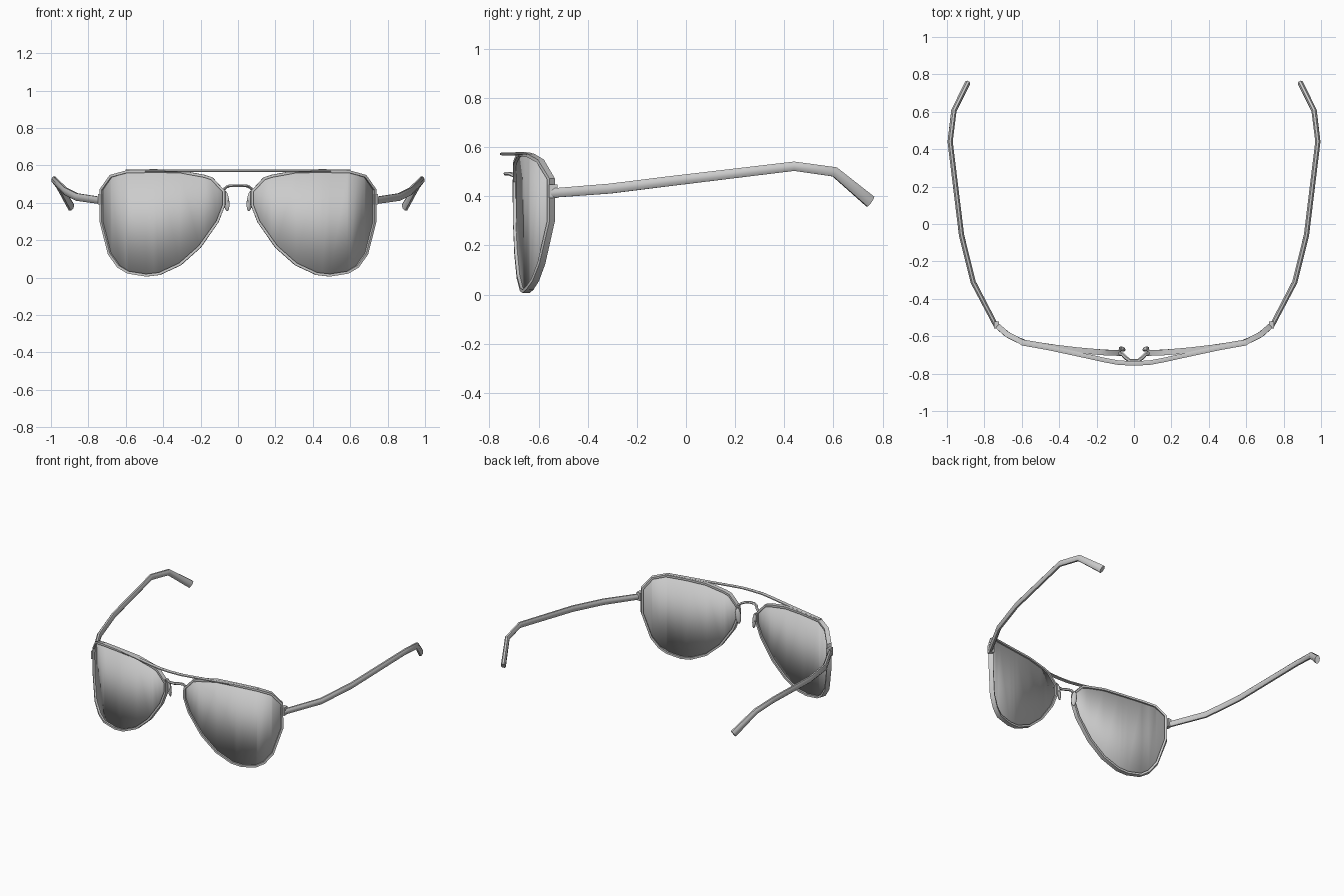
import bpy, bmesh, math
from mathutils import Vector

if "Cube" in bpy.data.objects:
    bpy.data.objects.remove(bpy.data.objects["Cube"])


def finish(name, bm, mirror=True, angle=40):
    bmesh.ops.recalc_face_normals(bm, faces=bm.faces[:])
    me = bpy.data.meshes.new(name)
    bm.to_mesh(me)
    bm.free()
    ob = bpy.data.objects.new(name, me)
    bpy.context.collection.objects.link(ob)
    if mirror:
        m = ob.modifiers.new("mirror", "MIRROR")
        m.use_clip = False
        m.merge_threshold = 0.0001
    bpy.ops.object.select_all(action='DESELECT')
    ob.select_set(True)
    bpy.context.view_layer.objects.active = ob
    bpy.ops.object.shade_smooth_by_angle(angle=math.radians(angle))
    return ob


def interp(table, x):
    for (x0, y0), (x1, y1) in zip(table, table[1:]):
        if x <= x1 or (x1, y1) == table[-1]:
            return y0 + (y1 - y0) * (x - x0) / (x1 - x0)


def sweep(name, path, ref, half, sides=8, closed=False, mirror=True):
    """Tube along path; half(i) = half size (across, along ref); ref(p) = reference direction."""
    pts = [Vector(p) for p in path]
    n = len(pts)
    bm = bmesh.new()
    rings = []
    for i, p in enumerate(pts):
        a = pts[i - 1] if closed or i > 0 else p
        b = pts[(i + 1) % n] if closed or i < n - 1 else p
        t = ((b - p).normalized() + (p - a).normalized()).normalized()
        side = t.cross(ref(p)).normalized()
        up = side.cross(t).normalized()
        w, h = half(i)
        ring = []
        for k in range(sides):
            ang = 2 * math.pi * (k + 0.5) / sides
            s = 1 / math.cos(math.pi / sides)
            ring.append(bm.verts.new(p + side * w * s * math.cos(ang) + up * h * s * math.sin(ang)))
        rings.append(ring)
    for i in range(n if closed else n - 1):
        r0, r1 = rings[i], rings[(i + 1) % n]
        for k in range(sides):
            j = (k + 1) % sides
            bm.faces.new((r0[k], r0[j], r1[j], r1[k]))
    if not closed:
        bm.faces.new(rings[0])
        bm.faces.new(rings[-1])
    return finish(name, bm, mirror)


# Wrap of the front (y as a function of x) and lens outline
WRAP = [(.07, -.69), (.15, -.688), (.3, -.675), (.45, -.657), (.6, -.632),
        (.68, -.59), (.735, -.54), (.76, -.515)]
TOP = [(.075, .46), (.14, .53), (.18, .543), (.31, .567), (.45, .569), (.595, .566), (.675, .543), (.725, .47)]
BOTTOM = [(.075, .39), (.11, .30), (.205, .165), (.31, .072), (.42, .021), (.49, .013),
          (.585, .028), (.635, .06), (.682, .128), (.725, .30)]


def wrap(x):
    return interp(WRAP, x)


def wrap_normal(p):
    return Vector((-(wrap(p.x + .02) - wrap(p.x - .02)) / .04, 1, 0)).normalized()


# Lenses: vertical strips bent along the wrap
bm = bmesh.new()
cols = []
for x in sorted({q[0] for q in TOP + BOTTOM}):
    cols.append([bm.verts.new((x, wrap(x), interp(c, x))) for c in (BOTTOM, TOP)])
for a, b in zip(cols, cols[1:]):
    bm.faces.new((a[0], b[0], b[1], a[1]))
lens = finish("lens", bm)
sol = lens.modifiers.new("thickness", "SOLIDIFY")
sol.thickness = .006
sol.offset = 0

# Rims around the lenses
outline = TOP + BOTTOM[::-1]
sweep("rim", [(x, wrap(x), z) for x, z in outline], wrap_normal,
      lambda i: (.007, .015), sides=4, closed=True)

# Brow bar
half_bar = [(.08, -.742, .572), (.16, -.727, .572), (.31, -.694, .572), (.46, -.662, .573), (.6, -.637, .571)]
bar = [(-x, y, z) for x, y, z in half_bar[::-1]] + [(0, -.745, .572)] + half_bar
sweep("brow_bar", bar, lambda p: Vector((0, 0, 1)), lambda i: (.012, .006), sides=6, mirror=False)

# Nose bridge
half_br = [(.02, -.733, .492), (.045, -.715, .491), (.062, -.697, .484), (.085, -.69, .465)]
bridge = [(-x, y, z) for x, y, z in half_br[::-1]] + half_br
sweep("nose_bridge", bridge, lambda p: Vector((0, 1, 0)), lambda i: (.007, .009), sides=6, mirror=False)

# Nose pads and their wire arms
bm = bmesh.new()
bmesh.ops.create_uvsphere(bm, u_segments=10, v_segments=8, radius=1)
for v in bm.verts:
    v.co = Vector((.063 + .017 * v.co.x + .006 * v.co.z, -.668 + .013 * v.co.y + .3 * .017 * v.co.x,
                   .41 + .055 * v.co.z))
finish("nose_pad", bm)
sweep("pad_arm", [(.082, -.685, .46), (.072, -.665, .462), (.066, -.663, .43)],
      lambda p: Vector((1, 0, 0)), lambda i: (.005, .005), sides=6)

# Hinge blocks
bm = bmesh.new()
bmesh.ops.create_cube(bm, size=1)
for v in bm.verts:
    v.co = Vector((.735 + .028 * v.co.x, -.54 + .036 * v.co.y, .42 + .056 * v.co.z))
finish("hinge", bm)

# Temple arms with drooping ear tips
temple = [(.737, -.545, .413), (.86, -.31, .431), (.922, -.06, .462), (.983, .44, .522),
          (.963, .605, .499), (.892, .75, .378)]
sizes = [(.013, .019), (.014, .02), (.014, .02), (.014, .019), (.014, .02), (.015, .025)]
sweep("temple_arm", temple, lambda p: Vector((0, 0, 1)), lambda i: sizes[i], sides=8)
